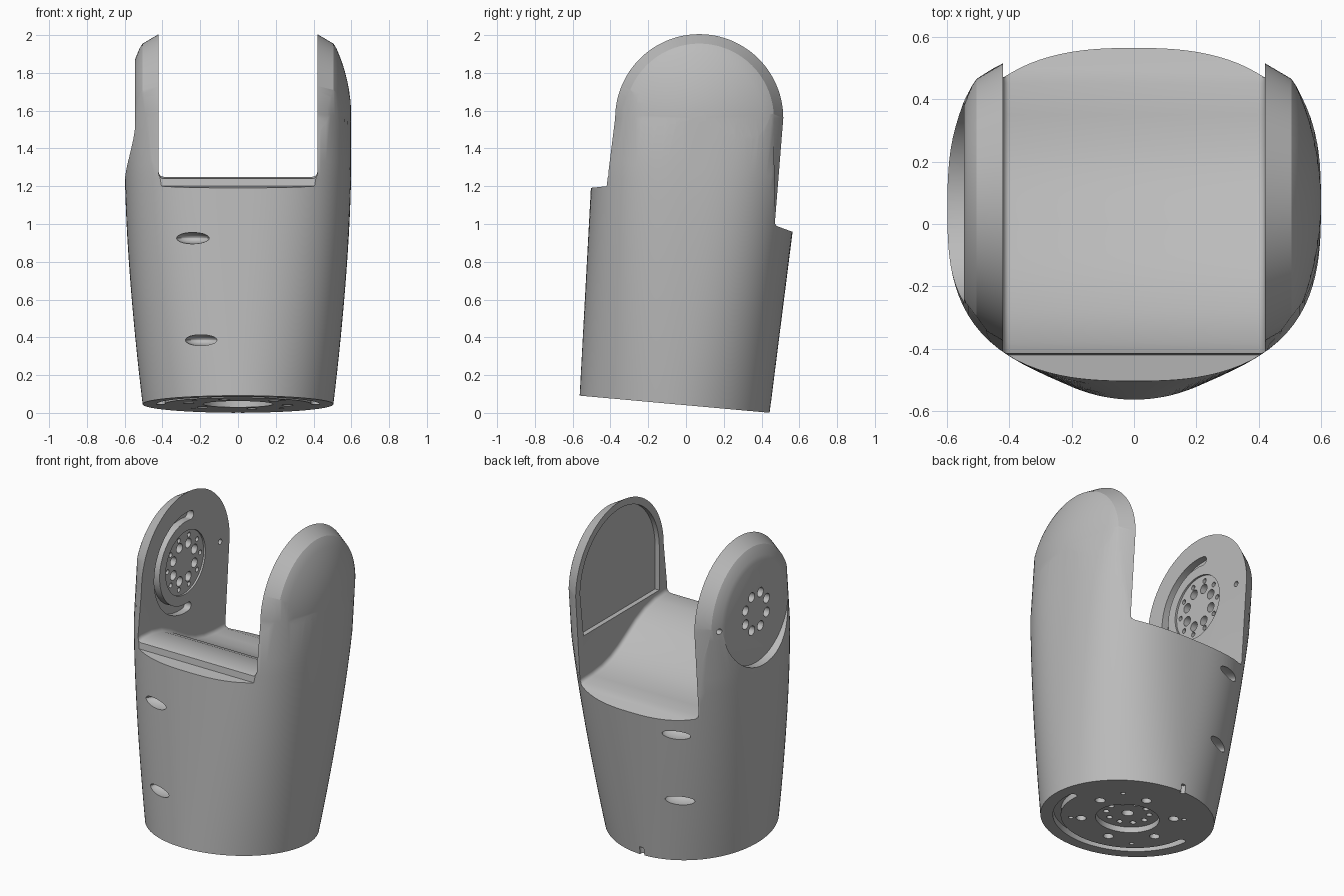
import bpy, bmesh
from math import pi, sin, cos, sqrt
from mathutils import Matrix, Vector

cube = bpy.data.objects.get("Cube")
if cube:
    bpy.data.objects.remove(cube, do_unlink=True)

grey = bpy.data.materials.new("satin_grey")
grey.use_nodes = True
colour = (0.5, 0.5, 0.5, 1)
grey.diffuse_color = colour
grey.node_tree.nodes["Principled BSDF"].inputs["Base Color"].default_value = colour

PIVOT_Y, PIVOT_Z = 0.07, 1.56
EAR_IN, HALF_W = 0.42, 0.6
# frames: outlines drawn in (y, z) and extruded along x, and the tilted base plate
SIDE = Matrix(((0, 0, 1, 0), (1, 0, 0, 0), (0, 1, 0, 0), (0, 0, 0, 1)))
PIVOT = Matrix.Translation((0, PIVOT_Y, PIVOT_Z)) @ SIDE
BASE = Matrix.Translation((0, -0.06, 0.046)) @ Matrix.Rotation(-0.09, 4, "X")


def loft(bm, rings):
    """Skin closed rings of equal point count and cap both ends."""
    rows = [[bm.verts.new(p) for p in ring] for ring in rings]
    count = len(rows[0])
    for a, b in zip(rows, rows[1:]):
        for i in range(count):
            j = (i + 1) % count
            bm.faces.new((a[i], a[j], b[j], b[i]))
    bm.faces.new(rows[0][::-1])
    bm.faces.new(rows[-1])


def prism(bm, outline, low, high, frame):
    loft(bm, [[frame @ Vector((u, v, w)) for u, v in outline] for w in (low, high)])


def arc(r, start, end, steps, cx=0, cy=0):
    return [(cx + r * cos(start + (end - start) * i / steps),
             cy + r * sin(start + (end - start) * i / steps)) for i in range(steps + 1)]


def hole(bm, r, low, high, frame, cx=0, cy=0, sides=20):
    prism(bm, arc(r, 0, 2 * pi, sides, cx, cy)[:-1], low, high, frame)


def hole_ring(bm, count, ring, r, low, high, frame, turn=0):
    for i in range(count):
        a = turn + 2 * pi * i / count
        hole(bm, r, low, high, frame, ring * cos(a), ring * sin(a))


def arc_slot(bm, r, width, start, end, low, high, frame):
    h = width / 2
    outline = arc(r + h, start, end, 48)
    outline += arc(h, end, end + pi, 8, r * cos(end), r * sin(end))[1:-1]
    outline += arc(r - h, end, start, 48)
    outline += arc(h, start + pi, start + 2 * pi, 8, r * cos(start), r * sin(start))[1:-1]
    prism(bm, outline, low, high, frame)


def make(name, bm):
    bmesh.ops.recalc_face_normals(bm, faces=bm.faces[:])
    mesh = bpy.data.meshes.new(name)
    bm.to_mesh(mesh)
    bm.free()
    mesh.materials.append(grey)
    obj = bpy.data.objects.new(name, mesh)
    bpy.context.collection.objects.link(obj)
    return obj


def boolean(target, tool, operation="DIFFERENCE"):
    mod = target.modifiers.new("cut", "BOOLEAN")
    mod.object, mod.operation, mod.solver = tool, operation, "EXACT"
    tool.hide_render = True
    bpy.context.view_layer.objects.active = target
    bpy.ops.object.modifier_apply(modifier=mod.name)
    bpy.data.objects.remove(tool, do_unlink=True)


# body: leaning loft from a round base to a squarer oval
def body_ring(h):
    t = min(h / 1.25, 1)
    ease = 1 - (1 - t) ** 1.6
    rx, ry, n = 0.505 + 0.094 * ease, 0.505 + 0.045 * t, 2 + 0.75 * t
    ring = []
    for i in range(112):
        c, s = cos(2 * pi * i / 112), sin(2 * pi * i / 112)
        k = (abs(c) ** n + abs(s) ** n) ** (-1 / n)
        ring.append(BASE @ Vector((rx * c * k, ry * s * k, h)))
    return ring


bm = bmesh.new()
loft(bm, [body_ring(h) for h in [i * 1.25 / 14 for i in range(15)] + [1.5, 2.2]])
body = make("link_body", bm)


# ear envelope: arches that shrink outward, giving the bevel and the domed cheeks
def arch(x):
    ax = abs(x)
    if ax <= 0.505:
        r = 0.445 - 0.05 * max(0, ax - EAR_IN) / 0.085
    else:
        r = 0.745 * sqrt(max(0.0004, 1 - (ax / HALF_W) ** 2))
    pts = arc(r, 0, pi, 56, PIVOT_Y, PIVOT_Z)
    pts += [(-0.42, 1.2), (-0.9, 1.15), (-0.9, -0.5), (0.9, -0.5), (0.9, 0.9), (0.47, 1.0)]
    return [(x, y, z) for y, z in pts]


outer = [EAR_IN, 0.505, 0.52, 0.535, 0.55, 0.565, 0.578, 0.588, 0.595, 0.601]
bm = bmesh.new()
loft(bm, [arch(x) for x in [-v for v in outer[::-1]] + outer])
boolean(body, make("ear_envelope", bm), "INTERSECT")

# gap between the ears with a stepped, filleted floor
floor = [(-0.9, 1.1), (-0.5, 1.215), (-0.38, 1.25), (-0.28, 1.243), (-0.18, 1.22), (-0.09, 1.18),
         (0, 1.125), (0.08, 1.077), (0.16, 1.04), (0.25, 1.015), (0.35, 1.003), (0.45, 1.0),
         (0.56, 0.96), (0.9, 0.84)]
bm = bmesh.new()
prism(bm, floor + [(0.9, 2.4), (-0.9, 2.4)], -EAR_IN, EAR_IN, SIDE)
rim = [e for e in bm.edges if e.verts[0].co.x == e.verts[1].co.x
       and max(v.co.z for v in e.verts) < 2]
bmesh.ops.recalc_face_normals(bm, faces=bm.faces[:])
bmesh.ops.bevel(bm, geom=rim, offset=0.025, segments=4, profile=0.5, affect="EDGES")
boolean(body, make("ear_gap", bm))

# pockets: outer flange seat, inner flange seat, cheek panel, base socket
bm = bmesh.new()
hole(bm, 0.325, -0.8, -0.545, PIVOT, sides=72)
hole(bm, 0.2, -0.432, -0.4, PIVOT, sides=56)
panel = arc(0.4, 0, pi, 48, PIVOT_Y, PIVOT_Z) + [(-0.33, 1.285), (0.435, 1.285)]
prism(bm, panel, 0.4, 0.45, SIDE)
hole(bm, 0.185, -0.1, 0.035, BASE, sides=56)
boolean(body, make("pockets", bm))

# ear details: through holes, blind holes and the curved cable groove
bm = bmesh.new()
hole_ring(bm, 8, 0.115, 0.03, -0.7, -0.3, PIVOT, pi / 8)
hole_ring(bm, 10, 0.165, 0.015, -0.46, -0.3, PIVOT)
arc_slot(bm, 0.29, 0.055, 0.44 * pi, 1.53 * pi, -0.465, -0.3, PIVOT)
hole(bm, 0.017, -0.7, -0.3, PIVOT, 0.35, 0.0)

# base details: bolt holes, pin holes, groove and rear key notch
hole_ring(bm, 6, 0.27, 0.03, -0.1, 0.08, BASE, 0.25)
hole_ring(bm, 4, 0.33, 0.014, -0.1, 0.06, BASE, 0.8)
hole_ring(bm, 10, 0.125, 0.018, -0.1, 0.08, BASE)
hole(bm, 0.035, -0.1, 0.08, BASE)
arc_slot(bm, 0.41, 0.045, pi, 2 * pi, -0.1, 0.04, BASE)
hole(bm, 0.016, -0.1, 0.05, BASE, 0, 0.5)

# oval finger dimples on the front and back
for x, y, z, turn in ((-0.24, -0.49, 0.925, -0.2), (-0.19, -0.5, 0.385, -0.2),
                      (-0.28, 0.49, 0.87, 0.25), (-0.26, 0.43, 0.42, 0.3)):
    frame = (Matrix.Translation((x, y, z)) @ Matrix.Rotation(turn, 4, "Z")
             @ Matrix.Diagonal((0.09, 0.07, 0.03, 1)))
    bmesh.ops.create_uvsphere(bm, u_segments=28, v_segments=16, radius=1, matrix=frame)
boolean(body, make("small_cutters", bm))

# smooth shading with crisp machined edges
bpy.ops.object.select_all(action="DESELECT")
body.select_set(True)
bpy.context.view_layer.objects.active = body
bpy.ops.object.shade_smooth_by_angle(angle=0.45)
